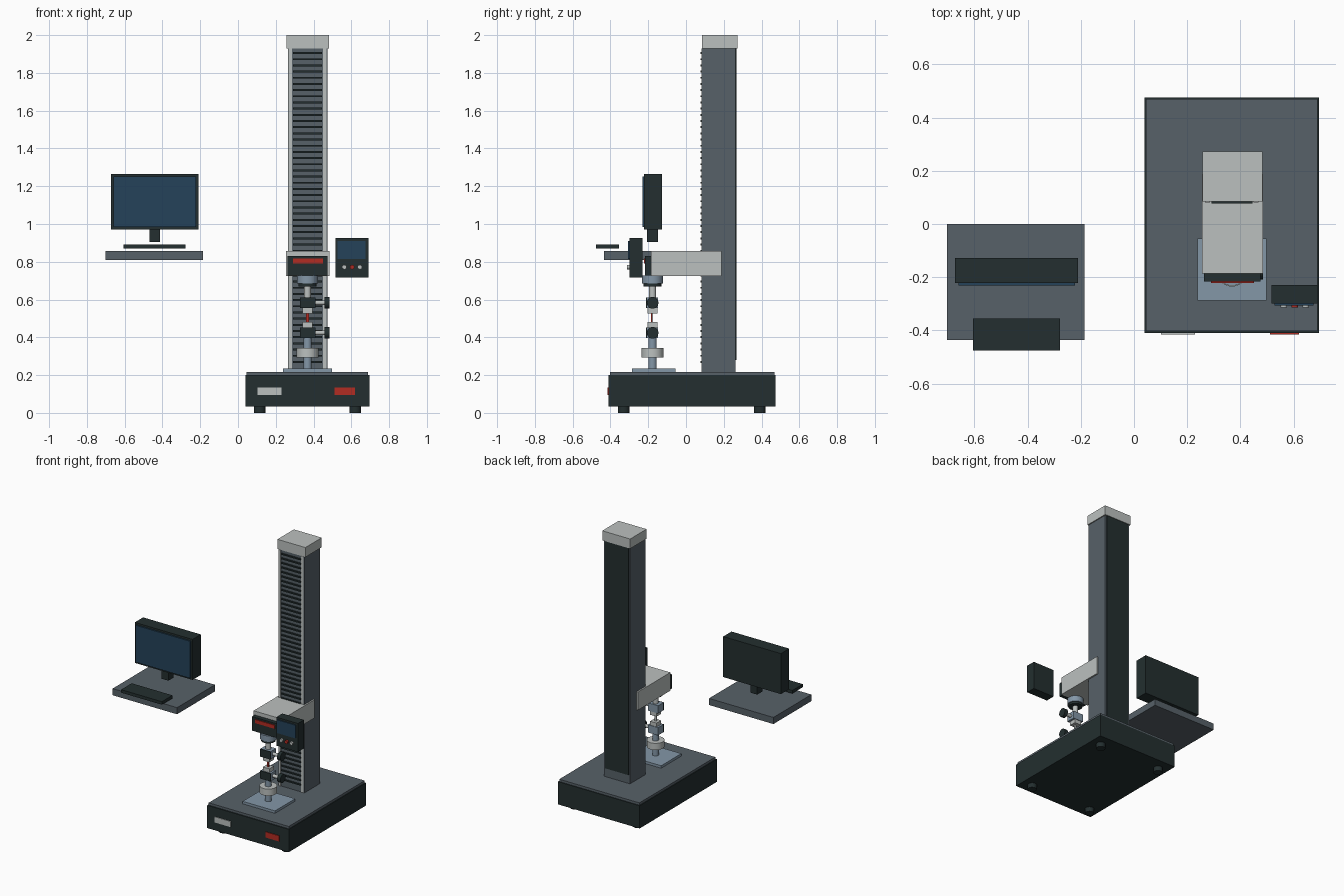
import bpy
from math import pi

if "Cube" in bpy.data.objects:
    bpy.data.objects.remove(bpy.data.objects["Cube"])


def material(name, r, g, b):
    m = bpy.data.materials.new(name)
    m.use_nodes = True
    m.diffuse_color = (r, g, b, 1)
    m.node_tree.nodes["Principled BSDF"].inputs["Base Color"].default_value = (r, g, b, 1)
    return m


DARK = material("dark_casing", 0.017, 0.028, 0.029)
SLATE = material("slate_grey", 0.095, 0.12, 0.14)
LIGHT = material("light_grey", 0.5, 0.53, 0.52)
STEEL = material("blue_steel", 0.23, 0.31, 0.39)
RED = material("signal_red", 0.45, 0.025, 0.016)
BLUE = material("screen_blue", 0.018, 0.055, 0.1)


def finish(name, mat):
    ob = bpy.context.object
    ob.name = ob.data.name = name
    ob.data.materials.append(mat)
    return ob


def box(name, mat, x, y, z):
    """Box from (min, max) ranges on each axis."""
    spans = (x, y, z)
    bpy.ops.mesh.primitive_cube_add(size=1, location=[(a + b) / 2 for a, b in spans])
    ob = finish(name, mat)
    ob.scale = [b - a for a, b in spans]
    bpy.ops.object.transform_apply(location=False, rotation=False, scale=True)
    return ob


def cylinder(name, mat, centre, radius, length, axis="z"):
    rotation = {"x": (0, pi / 2, 0), "y": (pi / 2, 0, 0), "z": (0, 0, 0)}[axis]
    bpy.ops.mesh.primitive_cylinder_add(vertices=32, radius=radius, depth=length,
                                        location=centre, rotation=rotation)
    ob = finish(name, mat)
    bpy.ops.object.shade_smooth_by_angle()
    return ob


CX, GY = 0.368, -0.177   # load axis


def post(name, mat, radius, z0, z1):
    return cylinder(name, mat, (CX, GY, (z0 + z1) / 2), radius, z1 - z0)


# Base
box("base_body", DARK, (0.04, 0.695), (-0.41, 0.475), (0.035, 0.2))
box("base_top_plate", SLATE, (0.046, 0.689), (-0.402, 0.469), (0.2, 0.217))
box("base_label_plate", LIGHT, (0.102, 0.23), (-0.415, -0.41), (0.094, 0.135))
box("base_red_plate", RED, (0.51, 0.62), (-0.415, -0.41), (0.094, 0.135))
for x in (0.115, 0.62):
    for y in (-0.33, 0.39):
        cylinder("base_foot", DARK, (x, y, 0.018), 0.031, 0.036)

# Column with slatted front cover
box("column", SLATE, (0.266, 0.474), (0.085, 0.262), (0.217, 1.93))
box("column_cap", LIGHT, (0.258, 0.482), (0.084, 0.272), (1.93, 2.0))
box("column_back_panel", DARK, (0.276, 0.464), (0.262, 0.268), (0.28, 1.93))
for x in (0.267, 0.449):
    box("column_guide_strip", LIGHT, (x, x + 0.019), (0.081, 0.085), (0.217, 1.93))
SLATS = 51
for i in range(SLATS):
    z = 0.27 + i * 1.635 / (SLATS - 1)
    box("cover_slat", DARK, (0.292, 0.446), (0.077, 0.085), (z - 0.005, z + 0.005))

# Crosshead
box("crosshead", LIGHT, (0.255, 0.485), (-0.185, 0.187), (0.726, 0.858))
box("crosshead_front_panel", DARK, (0.263, 0.475), (-0.216, -0.185), (0.728, 0.83))
box("crosshead_red_strip", RED, (0.29, 0.45), (-0.222, -0.216), (0.792, 0.818))

# Load train above the sample
post("load_cell", STEEL, 0.055, 0.685, 0.728)
post("load_cell_lower_ring", DARK, 0.048, 0.67, 0.685)
post("upper_rod", LIGHT, 0.018, 0.61, 0.67)

# Load train below the sample
box("mounting_plate", STEEL, (0.238, 0.498), (-0.287, -0.055), (0.217, 0.235))
post("lower_rod", STEEL, 0.022, 0.235, 0.397)
post("lower_collar", LIGHT, 0.058, 0.294, 0.343)

# Matching pair of grips, jaws facing each other
for side, z, inward in (("upper", 0.583, -1), ("lower", 0.424, 1)):
    box(side + "_grip_body", STEEL, (0.327, 0.409), (-0.206, -0.147), (z - 0.028, z + 0.028))
    box(side + "_grip_front_plate", DARK, (0.327, 0.409), (-0.213, -0.206), (z - 0.028, z + 0.028))
    jaw = sorted((z + inward * 0.028, z + inward * 0.056))
    box(side + "_grip_jaw", LIGHT, (0.342, 0.394), (-0.203, -0.151), jaw)
    cylinder(side + "_grip_screw", LIGHT, (0.435, GY, z), 0.012, 0.056, "x")
    cylinder(side + "_grip_knob", DARK, (0.472, GY, z), 0.031, 0.026, "x")
box("sample_strip", LIGHT, (0.36, 0.376), (-0.18, -0.174), (0.48, 0.527))
box("sample_mark", RED, (0.361, 0.375), (-0.184, -0.18), (0.48, 0.527))

# Control box
box("controller_body", DARK, (0.517, 0.69), (-0.299, -0.23), (0.718, 0.925))
box("controller_screen", BLUE, (0.528, 0.675), (-0.306, -0.299), (0.815, 0.911))
for x, mat in ((0.563, LIGHT), (0.604, RED), (0.645, LIGHT)):
    cylinder("controller_button", mat, (x, -0.306, 0.772), 0.012, 0.014, "y")

# Computer workstation
box("desk_top", SLATE, (-0.702, -0.185), (-0.435, 0.0), (0.81, 0.858))
box("keyboard", DARK, (-0.605, -0.278), (-0.476, -0.355), (0.87, 0.892))
box("monitor_stand", DARK, (-0.469, -0.414), (-0.207, -0.147), (0.905, 0.971))
box("monitor_body", DARK, (-0.673, -0.21), (-0.222, -0.127), (0.971, 1.265))
box("monitor_screen", BLUE, (-0.66, -0.222), (-0.231, -0.222), (0.983, 1.251))
